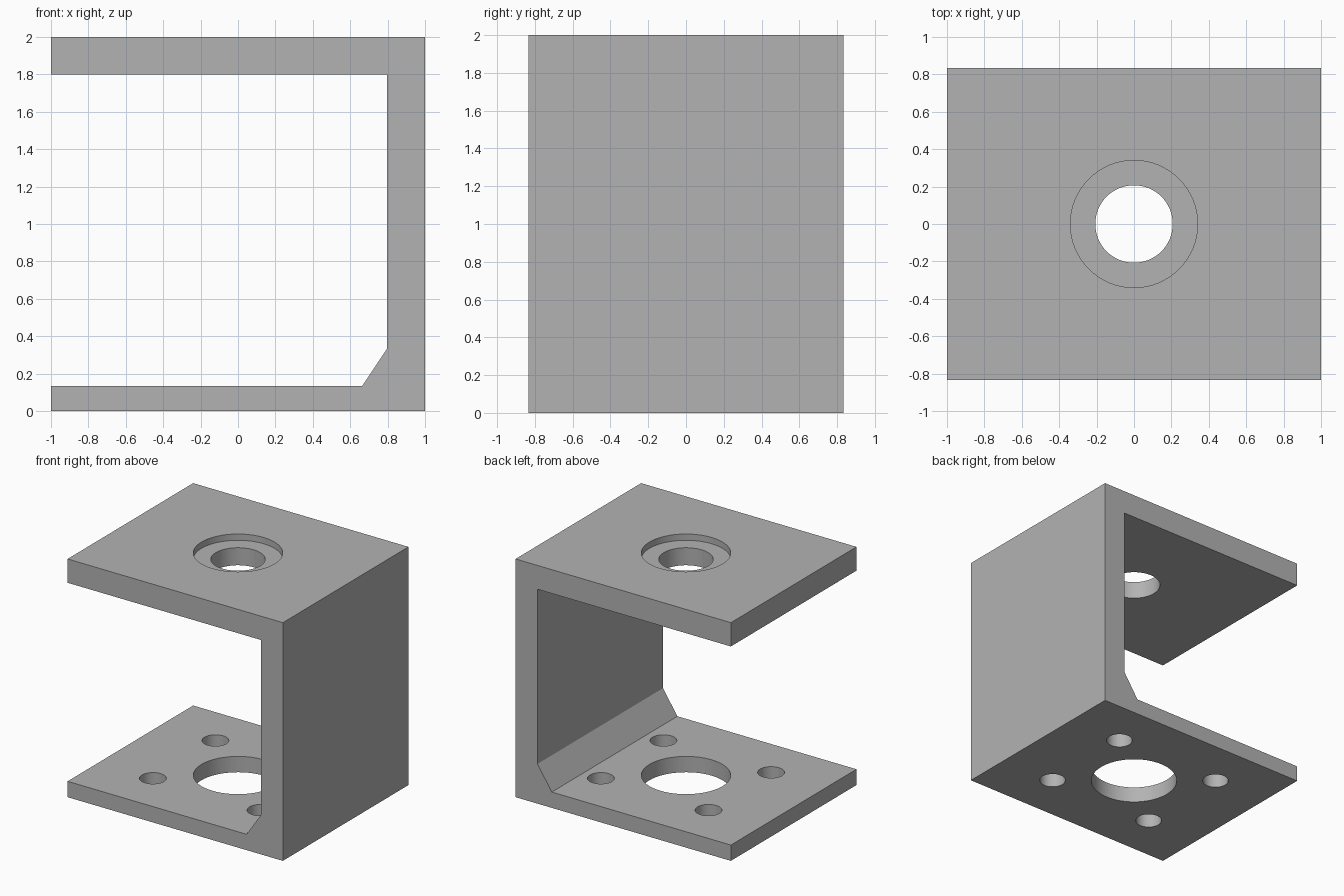
import bpy
import bmesh

cube = bpy.data.objects.get("Cube")
if cube:
    bpy.data.objects.remove(cube, do_unlink=True)

HALF_DEPTH = 0.833

grey = bpy.data.materials.new("plain grey")
grey.use_nodes = True
colour = (0.45, 0.45, 0.45, 1)
grey.diffuse_color = colour
grey.node_tree.nodes["Principled BSDF"].inputs["Base Color"].default_value = colour

# C-shaped bracket: side profile extruded from front to back
profile = [(-1, 0), (1, 0), (1, 2), (-1, 2), (-1, 1.8), (0.797, 1.8),
           (0.797, 0.333), (0.663, 0.133), (-1, 0.133)]
bm = bmesh.new()
face = bm.faces.new([bm.verts.new((x, -HALF_DEPTH, z)) for x, z in profile])
sweep = bmesh.ops.extrude_face_region(bm, geom=[face])
moved = [v for v in sweep["geom"] if isinstance(v, bmesh.types.BMVert)]
bmesh.ops.translate(bm, verts=moved, vec=(0, 2 * HALF_DEPTH, 0))
bmesh.ops.recalc_face_normals(bm, faces=bm.faces)
mesh = bpy.data.meshes.new("bracket")
bm.to_mesh(mesh)
bm.free()
bracket = bpy.data.objects.new("bracket", mesh)
bpy.context.collection.objects.link(bracket)
mesh.materials.append(grey)


def drill(name, x, y, radius, bottom, top):
    """Cut a round vertical hole through the bracket."""
    bpy.ops.mesh.primitive_cylinder_add(
        vertices=64, radius=radius, depth=top - bottom,
        location=(x, y, (top + bottom) / 2))
    cutter = bpy.context.object
    cutter.name = name
    cutter.data.materials.append(grey)
    cutter.hide_render = True
    cut = bracket.modifiers.new(name, "BOOLEAN")
    cut.operation = "DIFFERENCE"
    cut.solver = "EXACT"
    cut.object = cutter
    return cutter


# Stepped hole in the top plate, large hole and four bolt holes in the base
cutters = [
    drill("top_recess", 0, 0, 0.34, 1.947, 2.2),
    drill("top_hole", 0, 0, 0.207, 1.6, 2.1),
    drill("base_hole", 0, 0, 0.34, -0.2, 0.4),
]
for x in (-0.5, 0.5):
    for y in (-0.415, 0.415):
        cutters.append(drill("bolt_hole", x, y, 0.102, -0.2, 0.3))

# Apply the cuts and remove the cutters
bpy.ops.object.select_all(action="DESELECT")
bpy.context.view_layer.objects.active = bracket
bracket.select_set(True)
for name in [m.name for m in bracket.modifiers]:
    bpy.ops.object.modifier_apply(modifier=name)
for cutter in cutters:
    bpy.data.objects.remove(cutter, do_unlink=True)
bpy.ops.object.shade_smooth_by_angle()
